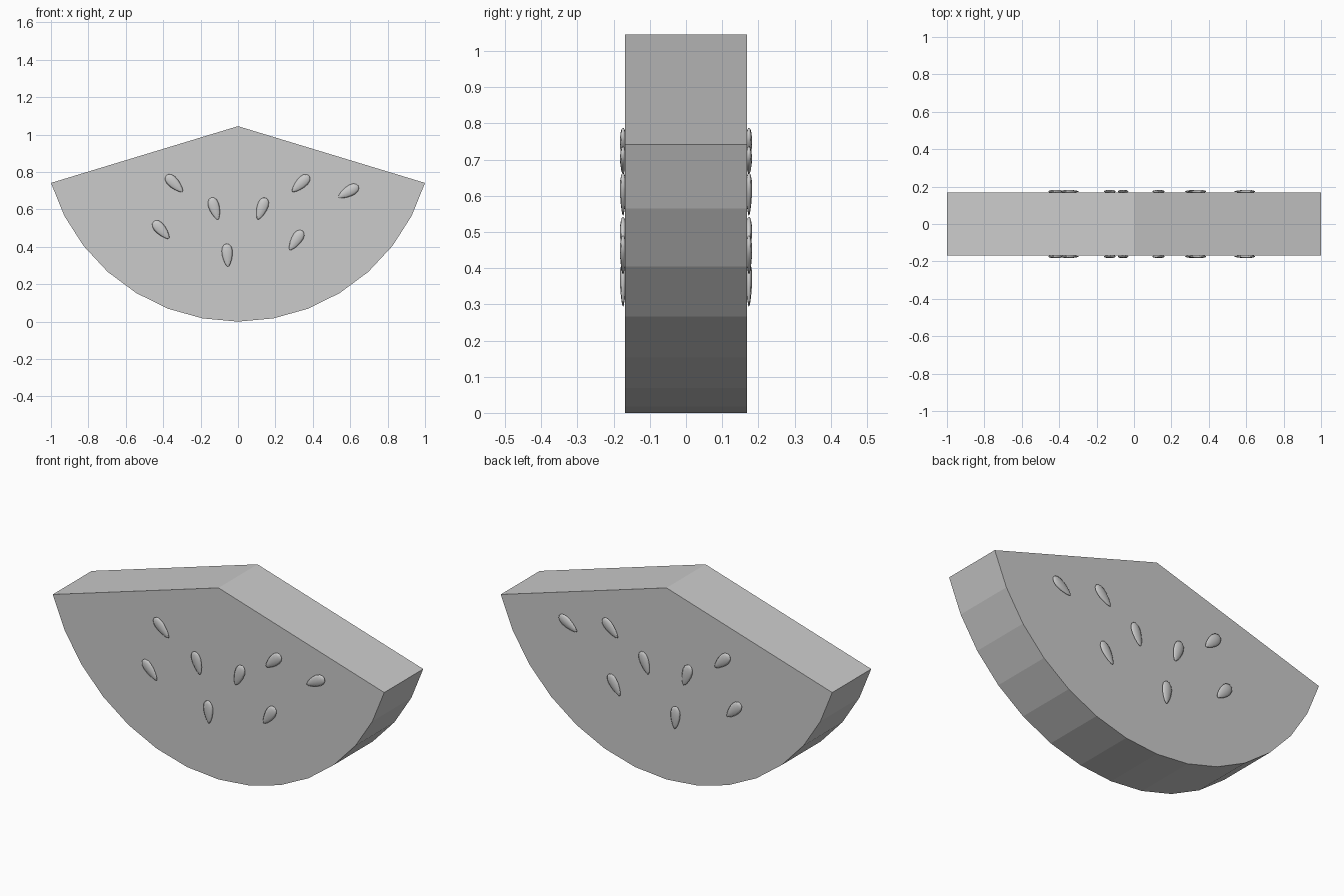
import bpy
import bmesh
from math import sin, cos, radians, asin
from mathutils import Matrix

if "Cube" in bpy.data.objects:
    bpy.data.objects.remove(bpy.data.objects["Cube"], do_unlink=True)

RADIUS = 1.045
HALF_DEPTH = 0.168
ARC_STEPS = 14

grey = bpy.data.materials.new("light_grey")
grey.use_nodes = True
colour = (0.6, 0.6, 0.6, 1)
grey.diffuse_color = colour
grey.node_tree.nodes["Principled BSDF"].inputs["Base Color"].default_value = colour


def add_object(name, bm, smooth):
    bmesh.ops.recalc_face_normals(bm, faces=bm.faces[:])
    for face in bm.faces:
        face.smooth = smooth
    mesh = bpy.data.meshes.new(name)
    bm.to_mesh(mesh)
    bm.free()
    mesh.materials.append(grey)
    obj = bpy.data.objects.new(name, mesh)
    bpy.context.collection.objects.link(obj)
    return obj


# Slice: a circular sector with its tip on top, extruded through the depth
bm = bmesh.new()
half_angle = asin(1 / RADIUS)
profile = [(0, RADIUS)]
for i in range(ARC_STEPS + 1):
    a = half_angle * (2 * i / ARC_STEPS - 1)
    profile.append((RADIUS * sin(a), RADIUS * (1 - cos(a))))
front = bm.faces.new([bm.verts.new((x, -HALF_DEPTH, z)) for x, z in profile])
extruded = bmesh.ops.extrude_face_region(bm, geom=[front], use_keep_orig=True)
back_verts = [g for g in extruded["geom"] if isinstance(g, bmesh.types.BMVert)]
bmesh.ops.translate(bm, verts=back_verts, vec=(0, 2 * HALF_DEPTH, 0))
add_object("slice", bm, False)


# Seed: a flattened drop whose narrow end points down before turning
def add_seed(name, x, y, z, angle):
    bm = bmesh.new()
    bmesh.ops.create_uvsphere(bm, u_segments=8, v_segments=8, radius=1)
    for v in bm.verts:
        taper = 1 + 0.35 * v.co.z
        v.co.x *= 0.028 * taper
        v.co.y *= 0.0085 * taper
        v.co.z *= 0.062
    turn = Matrix.Rotation(-radians(angle), 4, "Y")
    bm.transform(Matrix.Translation((x, y, z)) @ turn)
    add_object(name, bm, True)


# Seeds on both cut faces: x, z, lean of the narrow end
seeds = [
    (-0.34, 0.738, 45), (-0.41, 0.49, 42), (-0.125, 0.604, 17), (-0.057, 0.355, 3),
    (0.127, 0.604, -20), (0.335, 0.738, -46), (0.59, 0.695, -60), (0.31, 0.435, -33),
]
for side, y in (("front", -0.174), ("back", 0.174)):
    for i, (x, z, lean) in enumerate(seeds, 1):
        add_seed(f"seed_{side}_{i}", x, y, z, lean)
